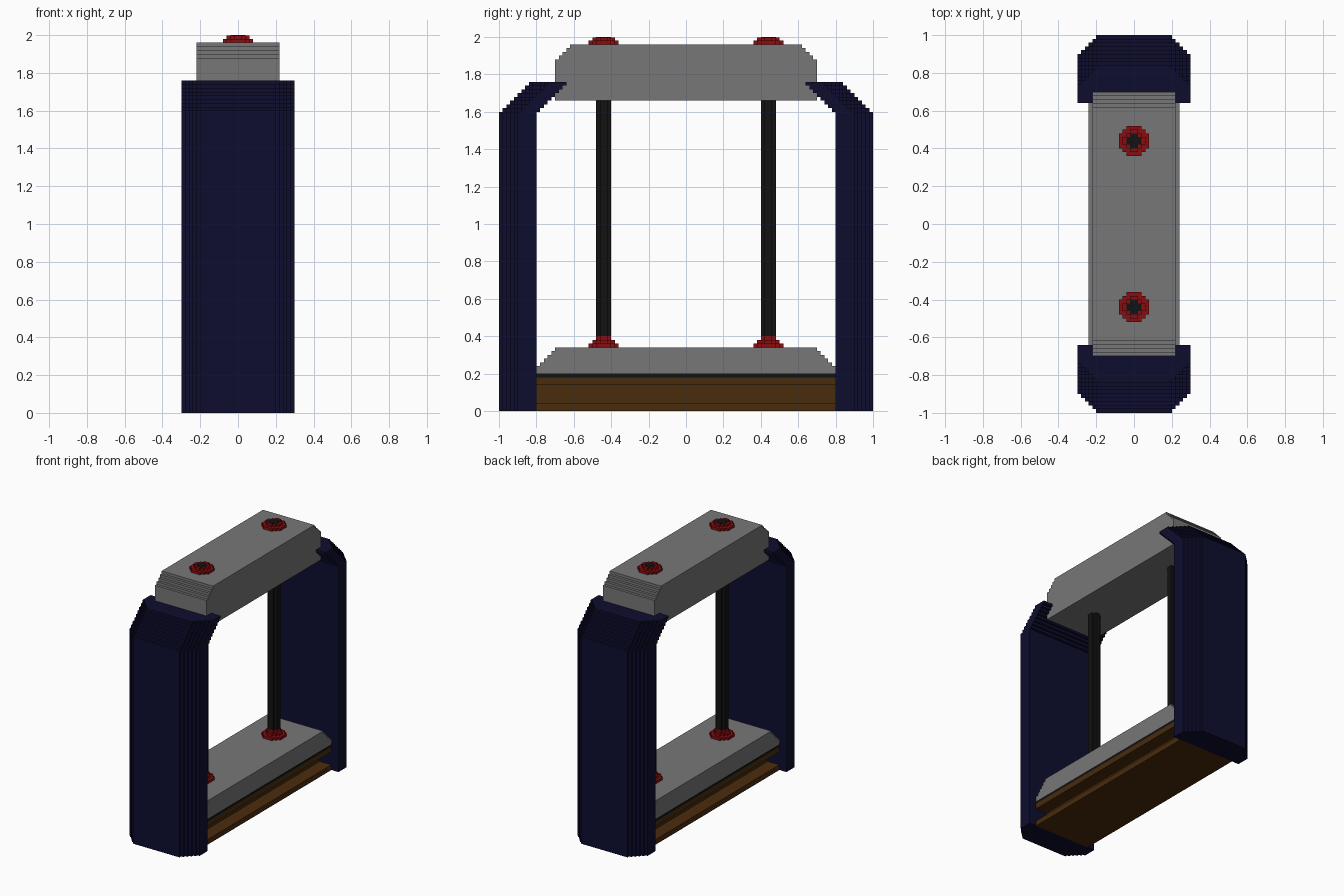
import bpy, bmesh

cube = bpy.data.objects.get("Cube")
if cube:
    bpy.data.objects.remove(cube, do_unlink=True)

S = 0.02  # size of one stair step


def material(name, rgb):
    m = bpy.data.materials.new(name)
    m.use_nodes = True
    m.diffuse_color = (*rgb, 1)
    bsdf = next(n for n in m.node_tree.nodes if n.type == 'BSDF_PRINCIPLED')
    bsdf.inputs["Base Color"].default_value = (*rgb, 1)
    bsdf.inputs["Roughness"].default_value = 0.8
    return m


NAVY = material("navy", (0.004, 0.004, 0.028))
GREY = material("grey", (0.185, 0.185, 0.185))
BROWN = material("brown", (0.068, 0.025, 0.004))
RED = material("red", (0.25, 0.004, 0.005))
BLACK = material("black", (0.006, 0.006, 0.006))


def stairs(a, b, n):
    """Stepped line of n treads from a to b, first moving along x."""
    dx, dy = (b[0] - a[0]) / n, (b[1] - a[1]) / n
    pts = []
    for i in range(n):
        pts += [(a[0] + dx * i, a[1] + dy * i), (a[0] + dx * (i + 1), a[1] + dy * i)]
    return pts + [b]


def add_prism(bm, outline, base, push):
    """Extrude a 3D outline along a vector."""
    face = bm.faces.new([bm.verts.new([p + q for p, q in zip(pt, base)]) for pt in outline])
    ext = bmesh.ops.extrude_face_region(bm, geom=[face])
    verts = [g for g in ext["geom"] if isinstance(g, bmesh.types.BMVert)]
    bmesh.ops.translate(bm, verts=verts, vec=push)


def finish(name, bm, mat):
    bmesh.ops.recalc_face_normals(bm, faces=bm.faces)
    me = bpy.data.meshes.new(name)
    bm.to_mesh(me)
    bm.free()
    me.materials.append(mat)
    ob = bpy.data.objects.new(name, me)
    bpy.context.collection.objects.link(ob)
    return ob


def side_profile(name, half, half_width, mat):
    """Mirror a half (y, z) profile across y = 0 and extrude it along x."""
    pts = half + [(-y, z) for y, z in reversed(half)]
    bm = bmesh.new()
    add_prism(bm, [(0, y, z) for y, z in pts], (-half_width, 0, 0), (2 * half_width, 0, 0))
    return finish(name, bm, mat)


def disc(r):
    """Stepped round outline of radius r."""
    if r < 0.05:
        quarter = [(r, 0.02), (0.02, 0.02), (0.02, r)]
    else:
        c = 0.02 if r < 0.07 else 0.04
        quarter = stairs((r, c), (c, r), round((r - c) / S))
    mirrored = [(-x, y) for x, y in reversed(quarter)]
    top = quarter + mirrored
    return [(x, y, 0) for x, y in top + [(-x, -y) for x, y in top]]


# Side pillars with stepped outer corners and a top that leans inward
right = [(0.3, 0.8), (0.3, 0.9)] + stairs((0.3, 0.9), (0.2, 1.0), 5)[1:]
plan = right + [(-x, y) for x, y in reversed(right)]
for name, side in (("front_pillar", -1), ("back_pillar", 1)):
    outline = [(x, side * y, 0) for x, y in plan]
    bm = bmesh.new()
    add_prism(bm, outline, (0, 0, 0), (0, 0, 1.6))
    for i in range(8):
        add_prism(bm, outline, (0, -side * S * (i + 1), 1.6 + S * i), (0, 0, S))
    finish(name, bm, NAVY)

# Top block and lower slab with stepped ends
side_profile("top_block", [(0.7, 1.66)] + stairs((0.7, 1.88), (0.62, 1.96), 4), 0.22, GREY)
side_profile("lower_slab", [(0.8, 0.2)] + stairs((0.8, 0.24), (0.7, 0.34), 5), 0.24, GREY)

# Base beam with a recessed web, and the thin pad on it
for name, z0, z1, w, mat in (
        ("beam_bottom_flange", 0, 0.04, 0.24, BROWN),
        ("beam_web", 0.04, 0.14, 0.14, BROWN),
        ("beam_top_flange", 0.14, 0.18, 0.24, BROWN),
        ("base_pad", 0.18, 0.2, 0.24, BLACK)):
    side_profile(name, [(0.8, z0), (0.8, z1)], w, mat)

# Rods with stepped nuts at both ends
for end, y in (("front", -0.44), ("back", 0.44)):
    bm = bmesh.new()
    add_prism(bm, disc(0.04), (0, y, 0.4), (0, 0, 1.6))
    finish(end + "_rod", bm, BLACK)
    for name, z, layers in (("lower", 0.34, (0.08, 0.06, 0.04)), ("upper", 1.96, (0.08, 0.06))):
        bm = bmesh.new()
        for i, r in enumerate(layers):
            height = S - 0.002 if name == "upper" and i == 1 else S
            add_prism(bm, disc(r), (0, y, z + S * i), (0, 0, height))
        finish(f"{end}_{name}_nut", bm, RED)
